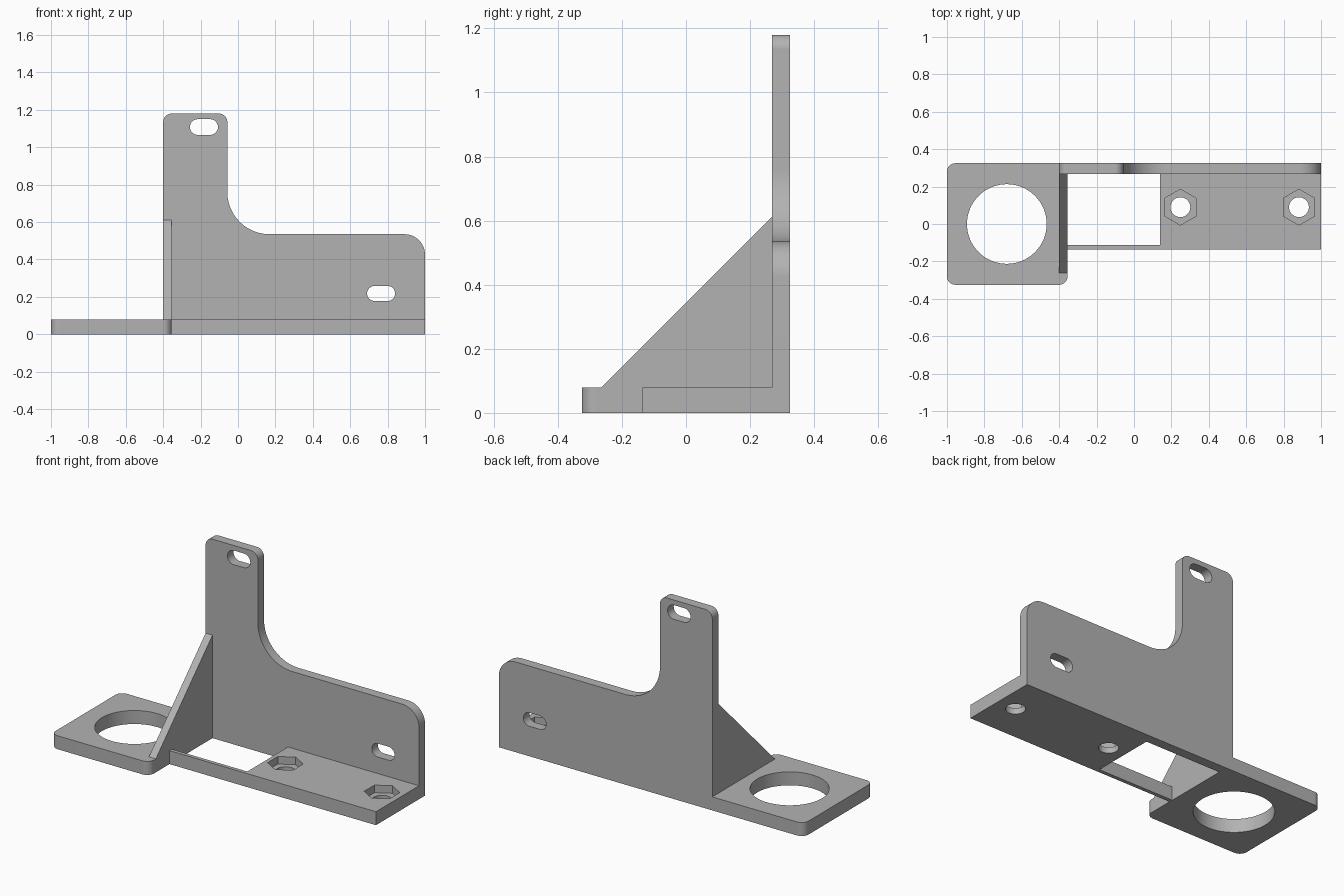
import bpy, bmesh
from math import sin, cos, tan, pi, radians
from mathutils import Vector

cube = bpy.data.objects.get("Cube")
if cube:
    bpy.data.objects.remove(cube, do_unlink=True)

grey = bpy.data.materials.new("plain grey")
grey.use_nodes = True
GREY = (0.45, 0.45, 0.45, 1)
grey.diffuse_color = GREY
grey.node_tree.nodes["Principled BSDF"].inputs["Base Color"].default_value = GREY

# How a flat (u, v) outline at depth w sits in space
FLAT = lambda u, v, w: (u, v, w)
UPRIGHT = lambda u, v, w: (u, w, v)
SIDEWAYS = lambda u, v, w: (w, u, v)


def rounded(corners, steps=12):
    """Outline from (u, v, radius) corners, each rounded by a tangent arc."""
    out = []
    for i, (u, v, r) in enumerate(corners):
        p = Vector((u, v))
        if r == 0:
            out.append(p)
            continue
        a = (Vector(corners[i - 1][:2]) - p).normalized()
        b = (Vector(corners[(i + 1) % len(corners)][:2]) - p).normalized()
        half = a.angle(b) / 2
        centre = p + (a + b).normalized() * r / sin(half)
        start = p + a * r / tan(half) - centre
        end = p + b * r / tan(half) - centre
        for k in range(steps + 1):
            t = k / steps
            sweep = pi - 2 * half
            arc = (start * sin((1 - t) * sweep) + end * sin(t * sweep)) / sin(sweep)
            out.append(centre + arc)
    return out


def ring(u, v, r, sides, turn=0.0):
    return [(u + r * cos(2 * pi * k / sides + turn), v + r * sin(2 * pi * k / sides + turn))
            for k in range(sides)]


def slot(u, v, half_length, r, steps=16):
    """Stadium outline, long along u."""
    pts = []
    for side in (1, -1):
        for k in range(steps + 1):
            a = -pi / 2 + pi * k / steps
            pts.append((u + side * (half_length - r + r * cos(a)), v + side * r * sin(a)))
    return pts


def box(u0, v0, u1, v1):
    return [(u0, v0), (u1, v0), (u1, v1), (u0, v1)]


def prism(name, outline, w0, w1, place):
    bm = bmesh.new()
    low = [bm.verts.new(place(u, v, w0)) for u, v in outline]
    high = [bm.verts.new(place(u, v, w1)) for u, v in outline]
    bm.faces.new(low)
    bm.faces.new(high)
    for i in range(len(low)):
        j = (i + 1) % len(low)
        bm.faces.new((low[i], low[j], high[j], high[i]))
    bmesh.ops.recalc_face_normals(bm, faces=bm.faces)
    mesh = bpy.data.meshes.new(name)
    bm.to_mesh(mesh)
    bm.free()
    mesh.materials.append(grey)
    obj = bpy.data.objects.new(name, mesh)
    bpy.context.collection.objects.link(obj)
    return obj


def select(obj):
    bpy.ops.object.select_all(action="DESELECT")
    obj.select_set(True)
    bpy.context.view_layer.objects.active = obj


def cut(obj, outline, w0, w1, place):
    tool = prism("cutter", outline, w0, w1, place)
    tool.hide_render = True
    mod = obj.modifiers.new("cut", "BOOLEAN")
    mod.operation = "DIFFERENCE"
    mod.solver = "EXACT"
    mod.object = tool
    select(obj)
    bpy.ops.object.modifier_apply(modifier=mod.name)
    bpy.data.objects.remove(tool, do_unlink=True)


def finish(obj):
    select(obj)
    bpy.ops.object.shade_smooth_by_angle(angle=radians(30))
    obj.modifiers.new("even normals", "WEIGHTED_NORMAL").keep_sharp = True


THICK = 0.08
BACK, WALL = 0.325, 0.268
LEFT, INNER = -0.4, -0.355

# Base plate with ring hole, window and two nut pockets
base = prism("base_plate", rounded([
    (-1, -BACK, 0.045), (INNER, -BACK, 0.045), (INNER, -0.135, 0),
    (1, -0.135, 0), (1, BACK, 0), (-1, BACK, 0.045)]), 0, THICK, FLAT)
cut(base, ring(-0.68, 0, 0.213, 64), -0.1, 0.2, FLAT)
cut(base, box(INNER, -0.113, 0.14, WALL), -0.1, 0.2, FLAT)
for x in (0.248, 0.882):
    cut(base, ring(x, 0.09, 0.096, 6, pi / 2), 0.035, 0.2, FLAT)
    cut(base, ring(x, 0.09, 0.053, 32), -0.1, 0.2, FLAT)
finish(base)

# Upright back plate with a tall tab and two mounting slots
back = prism("back_plate", rounded([
    (LEFT, THICK, 0), (1, THICK, 0), (1, 0.535, 0.11),
    (-0.057, 0.535, 0.225), (-0.057, 1.18, 0.045), (LEFT, 1.18, 0.045)]),
    WALL, BACK, UPRIGHT)
cut(back, slot(-0.182, 1.108, 0.075, 0.042), 0, 0.5, UPRIGHT)
cut(back, slot(0.765, 0.218, 0.075, 0.04), 0, 0.5, UPRIGHT)
finish(back)

# Triangular gusset bracing the back plate
gusset = prism("gusset", [(-0.263, THICK), (WALL, THICK), (WALL, 0.611)], LEFT, INNER, SIDEWAYS)
finish(gusset)
